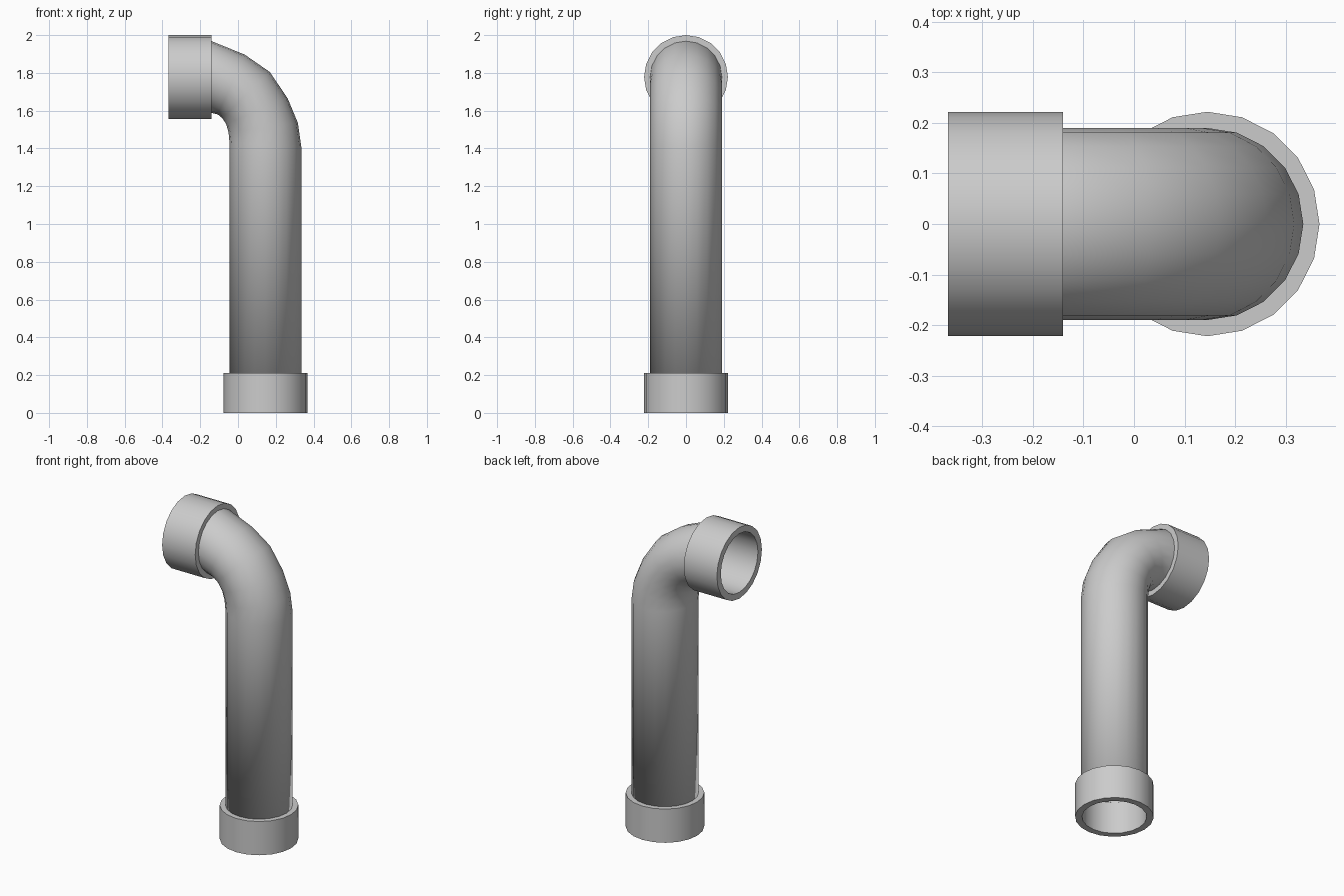
import bpy, bmesh, math
from mathutils import Vector

if "Cube" in bpy.data.objects:
    bpy.data.objects.remove(bpy.data.objects["Cube"])

SIDES = 20
R_OUT, R_IN, R_COLLAR = 0.19, 0.183, 0.222
X_PIPE, Z_PIPE = 0.145, 1.778


def finish(name, bm):
    bmesh.ops.recalc_face_normals(bm, faces=bm.faces)
    mesh = bpy.data.meshes.new(name)
    bm.to_mesh(mesh)
    bm.free()
    obj = bpy.data.objects.new(name, mesh)
    bpy.context.collection.objects.link(obj)
    bpy.ops.object.select_all(action='DESELECT')
    obj.select_set(True)
    bpy.context.view_layer.objects.active = obj
    bpy.ops.object.shade_smooth_by_angle(angle=math.radians(35))
    return obj


def loft(name, rings, closed=False):
    """Skin rings given as (outer xz point, inner xz point, y radius)."""
    bm = bmesh.new()
    loops = []
    for o, i, ry in rings:
        o, i = Vector((o[0], 0, o[1])), Vector((i[0], 0, i[1]))
        mid, half = (o + i) / 2, (o - i) / 2
        loops.append([bm.verts.new(mid + half * math.cos(a) + Vector((0, ry * math.sin(a), 0)))
                      for a in (2 * math.pi * k / SIDES for k in range(SIDES))])
    pairs = list(zip(loops, loops[1:]))
    if closed:
        pairs.append((loops[-1], loops[0]))
    for a, b in pairs:
        for k in range(SIDES):
            n = (k + 1) % SIDES
            bm.faces.new((a[k], a[n], b[n], b[k]))
    return finish(name, bm)


def upright(z, r):
    return ((X_PIPE + r, z), (X_PIPE - r, z), r)


def level(x, r):
    return ((x, Z_PIPE + r), (x, Z_PIPE - r), r)


def collar(name, ring, a, b):
    loft(name, [ring(a, R_IN), ring(a, R_COLLAR), ring(b, R_COLLAR), ring(b, R_IN)], closed=True)


# Straight pipe and faceted elbow: outer and inner bend points
bend = [((0.335, 1.41), (-0.045, 1.43)),
        ((0.317, 1.535), (-0.050, 1.485)),
        ((0.263, 1.665), (-0.063, 1.53)),
        ((0.168, 1.805), (-0.083, 1.56)),
        ((0.035, 1.897), (-0.107, 1.58))]
pipe = loft("bent_pipe", [upright(0.2, R_OUT)] + [(o, i, R_OUT) for o, i in bend]
            + [level(-0.14, R_OUT), level(-0.15, R_OUT)])
wall = pipe.modifiers.new("wall", 'SOLIDIFY')
wall.thickness = R_OUT - R_IN
wall.offset = -1

# End collars
collar("lower_collar", upright, 0.0, 0.21)
collar("upper_collar", level, -0.368, -0.14)
